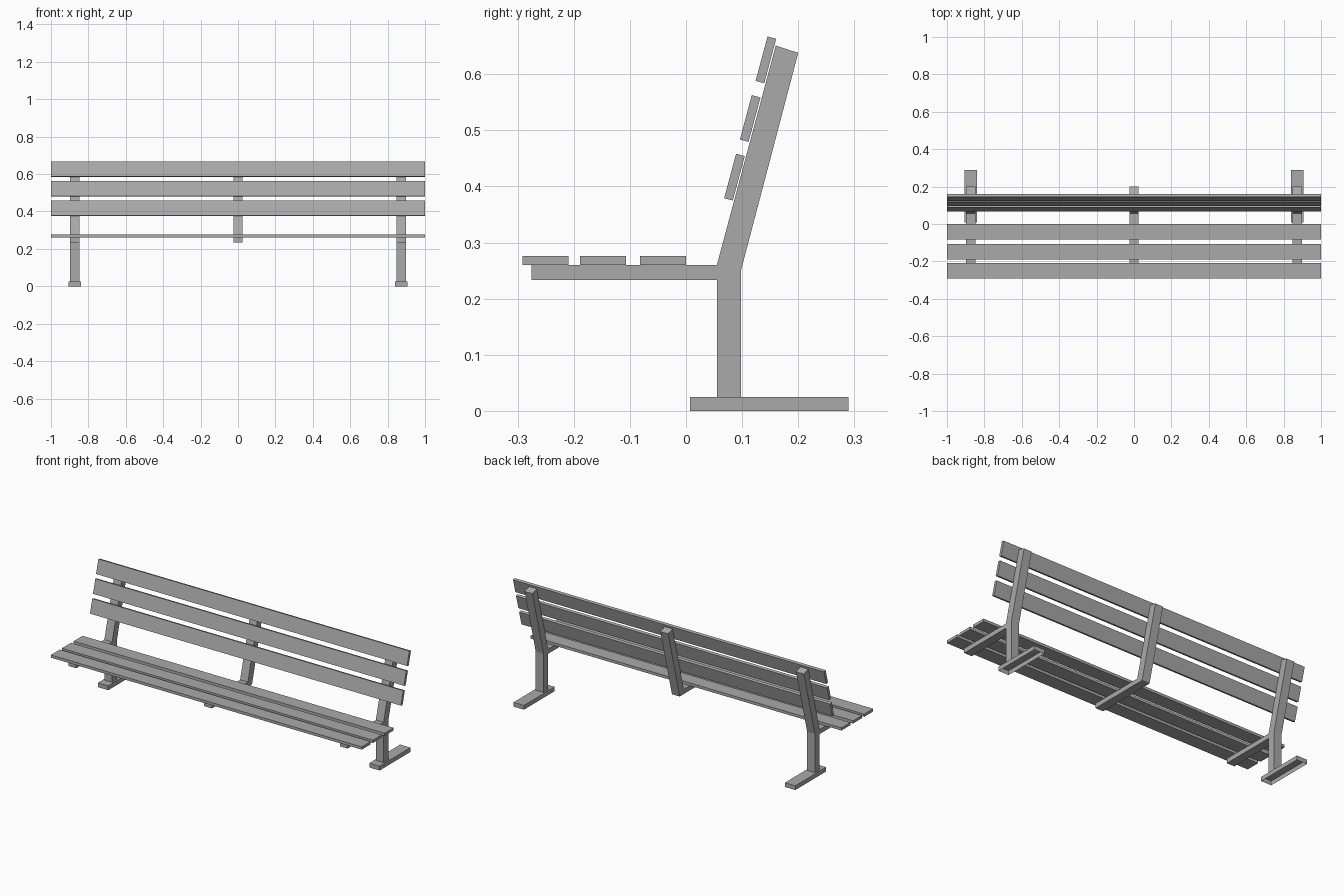
import bpy
import bmesh
from mathutils import Vector

cube = bpy.data.objects.get("Cube")
if cube:
    bpy.data.objects.remove(cube, do_unlink=True)

grey = bpy.data.materials.new("plain_grey")
grey.use_nodes = True
COLOUR = (0.4, 0.4, 0.4, 1)
grey.diffuse_color = COLOUR
grey.node_tree.nodes["Principled BSDF"].inputs["Base Color"].default_value = COLOUR


def extrude_profile(name, profile, x, width, open_bottom=False):
    """Sweep a side profile of (y, z) points along x, centred on x."""
    bm = bmesh.new()
    face = bm.faces.new([bm.verts.new((x - width / 2, y, z)) for y, z in profile])
    swept = bmesh.ops.extrude_face_region(bm, geom=[face])["geom"]
    moved = [v for v in swept if isinstance(v, bmesh.types.BMVert)]
    bmesh.ops.translate(bm, verts=moved, vec=(width, 0, 0))
    bmesh.ops.recalc_face_normals(bm, faces=bm.faces)
    if open_bottom:
        under = [f for f in bm.faces if f.normal.z < -0.9]
        bmesh.ops.delete(bm, geom=under, context='FACES')
    mesh = bpy.data.meshes.new(name)
    bm.to_mesh(mesh)
    bm.free()
    mesh.materials.append(grey)
    obj = bpy.data.objects.new(name, mesh)
    bpy.context.collection.objects.link(obj)
    return obj


def rectangle(y0, y1, z0, z1):
    return [(y0, z0), (y1, z0), (y1, z1), (y0, z1)]


# Seat arm and leaning back post, shared by all three supports
ARM_BOTTOM, ARM_TOP = 0.233, 0.26
upper = [(0.2, 0.638), (0.16, 0.651), (0.055, ARM_TOP),
         (-0.275, ARM_TOP), (-0.275, ARM_BOTTOM)]
leg = [(0.055, ARM_BOTTOM), (0.055, 0.025), (0.098, 0.025), (0.098, 0.25)]

# End supports with legs, standing on hollow feet
for side, x in (("left", 0.873), ("right", -0.873)):
    extrude_profile(side + "_support", upper + leg, x, 0.05)
    extrude_profile(side + "_foot", rectangle(0.007, 0.29, 0, 0.025), x, 0.067,
                    open_bottom=True)

# Middle support has no leg
extrude_profile("middle_support", upper + [(0.0935, ARM_BOTTOM)], 0, 0.05)

# Seat slats
for i, y in enumerate((-0.291, -0.189, -0.082)):
    extrude_profile(f"seat_slat_{i + 1}",
                    rectangle(y, y + 0.082, ARM_TOP, 0.276), 0, 2)

# Back slats, parallel to the leaning posts
along = Vector((0.105, 0.391)).normalized()
across = Vector((along.y, -along.x))
for i in range(3):
    low = Vector((0.068, 0.379)) + i * Vector((0.028, 0.1045))
    high = low + along * 0.082
    depth = across * 0.016
    extrude_profile(f"back_slat_{i + 1}",
                    [low, low + depth, high + depth, high], 0, 2)
